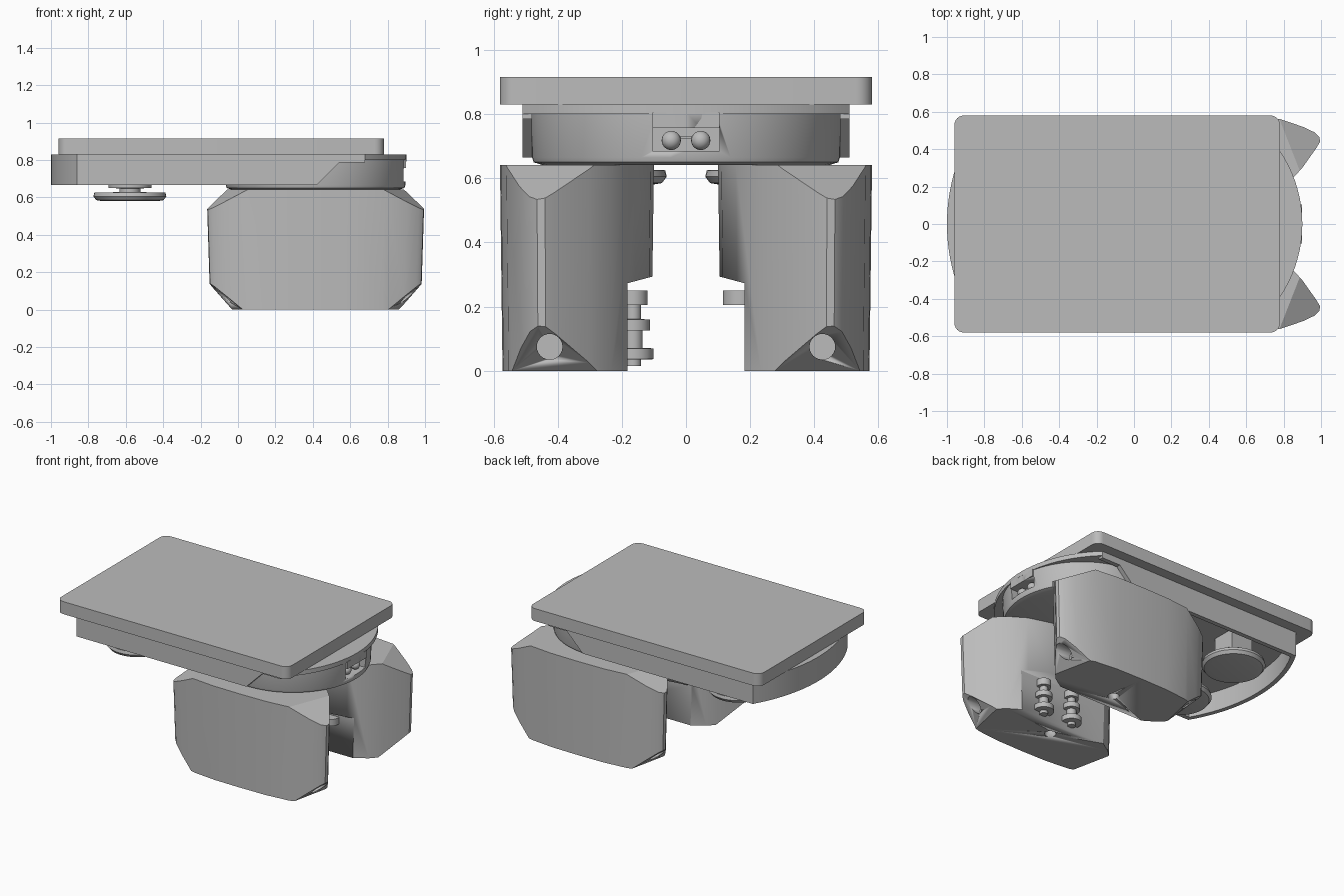
import bpy, bmesh, math
from mathutils import Vector

cube = bpy.data.objects.get("Cube")
if cube:
    bpy.data.objects.remove(cube)

GREY = (0.5, 0.5, 0.5, 1)
mat = bpy.data.materials.new("plain grey")
mat.use_nodes = True
mat.diffuse_color = GREY
mat.node_tree.nodes["Principled BSDF"].inputs["Base Color"].default_value = GREY


def finish(name, bm, smooth=True):
    bmesh.ops.recalc_face_normals(bm, faces=bm.faces)
    mesh = bpy.data.meshes.new(name)
    bm.to_mesh(mesh)
    bm.free()
    mesh.materials.append(mat)
    obj = bpy.data.objects.new(name, mesh)
    bpy.context.collection.objects.link(obj)
    if smooth:
        bpy.ops.object.select_all(action='DESELECT')
        obj.select_set(True)
        bpy.context.view_layer.objects.active = obj
        bpy.ops.object.shade_smooth_by_angle(angle=math.radians(28))
    return obj


def loft(bottom, top):
    """Solid between two matching loops of 3D points."""
    bm = bmesh.new()
    a = [bm.verts.new(p) for p in bottom]
    b = [bm.verts.new(p) for p in top]
    bm.faces.new(a[::-1])
    bm.faces.new(b)
    for i in range(len(a)):
        j = (i + 1) % len(a)
        bm.faces.new((a[i], a[j], b[j], b[i]))
    return bm


def slab(name, outline, z0, z1):
    return finish(name, loft([(x, y, z0) for x, y in outline],
                             [(x, y, z1) for x, y in outline]))


def side_prism(name, profile, y0, y1):
    return finish(name, loft([(x, y0, z) for x, z in profile],
                             [(x, y1, z) for x, z in profile]))


def box(name, x0, x1, y0, y1, z0, z1):
    return slab(name, [(x0, y0), (x1, y0), (x1, y1), (x0, y1)], z0, z1)


def arc(cx, cy, r, a0, a1, n):
    return [(cx + r * math.cos(math.radians(a0 + (a1 - a0) * i / n)),
             cy + r * math.sin(math.radians(a0 + (a1 - a0) * i / n)))
            for i in range(n + 1)]


def lathe(name, x, y, profile, n=40):
    """Stack of rings given as (radius, z) about a vertical axis."""
    bm = bmesh.new()
    rings = [[bm.verts.new((px, py, z)) for px, py in arc(x, y, r, 0, 360, n)[:-1]]
             for r, z in profile]
    for lo, hi in zip(rings, rings[1:]):
        for i in range(n):
            j = (i + 1) % n
            bm.faces.new((lo[i], lo[j], hi[j], hi[i]))
    bm.faces.new(rings[0][::-1])
    bm.faces.new(rings[-1])
    return finish(name, bm)


def cut(obj, *cutters):
    """Subtract the cutters, keep the result as plain mesh."""
    for c in cutters:
        c.hide_render = True
        m = obj.modifiers.new("cut", 'BOOLEAN')
        m.operation, m.solver, m.object = 'DIFFERENCE', 'EXACT', c
    dep = bpy.context.evaluated_depsgraph_get()
    mesh = bpy.data.meshes.new_from_object(obj.evaluated_get(dep))
    obj.modifiers.clear()
    obj.data = mesh
    for c in cutters:
        bpy.data.objects.remove(c)


# Top plate with rounded corners
R = 0.05
plate = []
for cx, cy, a in ((0.73, 0.53, 0), (-0.91, 0.53, 90), (-0.91, -0.53, 180), (0.73, -0.53, 270)):
    plate += arc(cx, cy, R, a, a + 90, 6)
slab("top_plate", plate, 0.83, 0.915)

# Deck: straight sides, shallow arc at each end
W = 0.51
a_left = math.degrees(math.asin(W))
a_right = math.degrees(math.asin(W / 0.7))
left_arc = arc(0, 0, 1.0, 180 - a_left, 180 + a_left, 24)
right_arc = arc(0.2, 0, 0.7, -a_right, a_right, 24)
slab("deck", left_arc + right_arc, 0.8, 0.83)

# Skirt walls under the deck
rim_inner = arc(0, 0, 0.97, 180 + a_left, 180 - a_left, 24)
slab("end_skirt", left_arc + rim_inner, 0.665, 0.81)
side = [(-0.86, 0.665), (0.42, 0.665), (0.54, 0.785), (0.68, 0.785), (0.68, 0.81), (-0.86, 0.81)]
for name, s in (("back", 1), ("front", -1)):
    side_prism(name + "_skirt", side, s * (W - 0.03), s * W)

# Turret drum with a recessed window at its end
CX = 0.415
turret = lathe("turret", CX, 0, [(0.45, 0.642), (0.475, 0.65), (0.48, 0.665), (0.485, 0.805)], 64)
cut(turret, box("window_cutter", 0.82, 1.0, -0.105, 0.105, 0.685, 0.757))
box("window_lintel", 0.8, 0.897, -0.105, 0.105, 0.757, 0.805)
for name, s in (("back", 1), ("front", -1)):
    bm = bmesh.new()
    bmesh.ops.create_uvsphere(bm, u_segments=20, v_segments=12, radius=0.03)
    bmesh.ops.translate(bm, verts=bm.verts, vec=(0.85, s * 0.046, 0.718))
    finish(name + "_window_knob", bm)
box("knob_link", 0.83, 0.85, -0.05, 0.05, 0.722, 0.732)

# Round feet hanging under the far end
for name, s in (("back", 1), ("front", -1)):
    y = s * 0.255
    lathe(name + "_foot", -0.578, y,
          [(0.15, 0.58), (0.18, 0.585), (0.195, 0.605), (0.19, 0.625), (0.056, 0.628),
           (0.056, 0.648), (0.115, 0.65), (0.115, 0.67)])
    box(name + "_foot_mount", -0.66, -0.5, y - 0.08, y + 0.08, 0.66, 0.805)

# Jaws: leaf-shaped columns, tapered, with slanted cuts at both ends
half = [(0, 0.58), (0.2, 0.577), (0.37, 0.56), (0.49, 0.52), (0.555, 0.49), (0.58, 0.465),
        (0.583, 0.44), (0.565, 0.41), (0.485, 0.3), (0.42, 0.23), (0.3, 0.155),
        (0.15, 0.11), (0, 0.1)]
leaf = half + [(-u, y) for u, y in half[-2:0:-1]]


def level(z, s):
    k = 0.965 + 0.035 * min(z / 0.53, 1)
    return [(CX + u * k, s * (0.35 + (y - 0.35) * k), z) for u, y in leaf]


for name, s in (("back", 1), ("front", -1)):
    bm = loft(level(0, s), level(0.642, s))
    for e in (1, -1):
        tip = CX + e * 0.585
        for co, no in (((tip, s * 0.46, 0.53), (e * 0.614, s * 0.241, 1)),
                       ((tip - e * 0.02, s * 0.46, 0.14), (e * 0.883, s * 0.189, -1))):
            cut_geo = bmesh.ops.bisect_plane(bm, geom=bm.verts[:] + bm.edges[:] + bm.faces[:],
                                             plane_co=Vector(co), plane_no=Vector(no),
                                             clear_outer=True)
            rim = [g for g in cut_geo["geom_cut"] if isinstance(g, bmesh.types.BMEdge)]
            bmesh.ops.edgeloop_fill(bm, edges=rim)
    jaw = finish(name + "_jaw", bm)

    # Inner relief, end sockets and base hole
    relief = [(s * 0.02, -0.05), (s * 0.182, -0.05), (s * 0.182, 0.273), (s * 0.02, 0.316)]
    cutters = [finish("relief_cutter", loft([(-0.5, y, z) for y, z in relief],
                                            [(1.5, y, z) for y, z in relief]))]
    for e in (1, -1):
        ring = arc(s * 0.425, 0.075, 0.04, 0, 360, 24)[:-1]
        cutters.append(finish("socket_cutter", loft(
            [(CX + e * 0.42, y, z) for y, z in ring], [(CX + e * 0.8, y, z) for y, z in ring])))
    cutters.append(lathe("base_cutter", CX, s * 0.3, [(0.035, -0.05), (0.035, 0.05)], 24))
    cut(jaw, *cutters)

# Stacked roller pins on the inner faces of the jaws
for i, x in enumerate((0.36, 0.58)):
    lathe("front_roller_%d" % (i + 1), x, -0.165,
          [(0.045, 0.205), (0.045, 0.25)], 24)
    profile = [(0.025, 0.015), (0.025, 0.035), (0.063, 0.036), (0.063, 0.07),
               (0.03, 0.071), (0.03, 0.125), (0.053, 0.126), (0.053, 0.16),
               (0.025, 0.161), (0.025, 0.25)]
    lathe("front_roller_pin_%d" % (i + 1), x, -0.165, profile, 24)
    lathe("back_roller_%d" % (i + 1), x, 0.17, [(0.055, 0.205), (0.055, 0.25)], 24)
